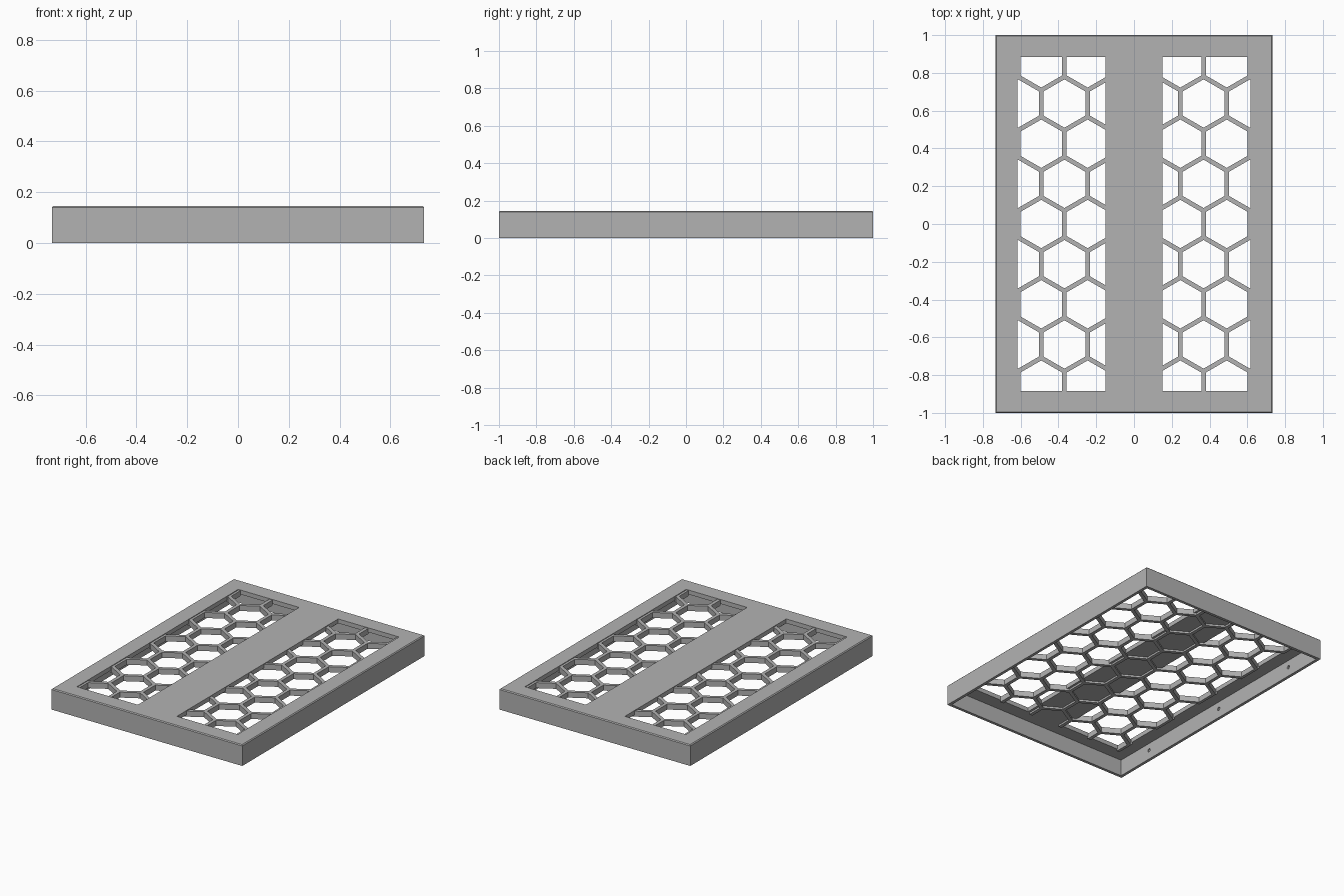
import bpy, bmesh, math
from mathutils import Matrix, Vector

cube = bpy.data.objects.get("Cube")
if cube:
    bpy.data.objects.remove(cube, do_unlink=True)

# Material
grey = bpy.data.materials.new("plain_grey")
grey.use_nodes = True
colour = (0.45, 0.45, 0.45, 1)
grey.diffuse_color = colour
grey.node_tree.nodes["Principled BSDF"].inputs["Base Color"].default_value = colour

# Overall sizes
HALF_X, HALF_Y, HEIGHT = 0.733, 1.0, 0.145
WALL, ROOF_Z = 0.02, 0.115
WIN_IN, WIN_OUT, WIN_Y = 0.15, 0.618, 0.885
PITCH, STRUT = 0.2455, 0.024
LAT_LOW, LAT_TOP = 0.102, 0.14


def add_box(bm, x0, x1, y0, y1, z0, z1):
    size = Vector((x1 - x0, y1 - y0, z1 - z0))
    mid = Vector((x0 + x1, y0 + y1, z0 + z1)) / 2
    return bmesh.ops.create_cube(bm, size=1, matrix=Matrix.Translation(mid) @ Matrix.Diagonal(size.to_4d()))


def add_hex(bm, x, y, radius, z0, z1):
    angles = [math.radians(30 + 60 * k) for k in range(6)]
    low, top = ([bm.verts.new((x + radius * math.cos(a), y + radius * math.sin(a), z))
                 for a in angles] for z in (z0, z1))
    bm.faces.new(low[::-1])
    bm.faces.new(top)
    for k in range(6):
        n = (k + 1) % 6
        bm.faces.new((low[k], low[n], top[n], top[k]))


def finish(bm, name):
    bmesh.ops.recalc_face_normals(bm, faces=bm.faces)
    mesh = bpy.data.meshes.new(name)
    bm.to_mesh(mesh)
    bm.free()
    mesh.materials.append(grey)
    obj = bpy.data.objects.new(name, mesh)
    bpy.context.collection.objects.link(obj)
    return obj


def cut(obj, cutter):
    mod = obj.modifiers.new("cut", "BOOLEAN")
    mod.operation = "DIFFERENCE"
    mod.solver = "EXACT"
    mod.object = cutter
    bpy.context.view_layer.objects.active = obj
    bpy.ops.object.modifier_apply(modifier=mod.name)
    bpy.data.objects.remove(cutter, do_unlink=True)


# Cover shell with a narrow chamfer around the top
bm = bmesh.new()
add_box(bm, -HALF_X, HALF_X, -HALF_Y, HALF_Y, 0, HEIGHT)
rim = [e for e in bm.edges if all(v.co.z > HEIGHT / 2 for v in e.verts)]
bmesh.ops.bevel(bm, geom=rim, offset=0.006, segments=1, affect="EDGES")
cover = finish(bm, "cover_shell")

# Hollow underside
bm = bmesh.new()
add_box(bm, WALL - HALF_X, HALF_X - WALL, WALL - HALF_Y, HALF_Y - WALL, -0.1, ROOF_Z)
cut(cover, finish(bm, "hollow_cutter"))

# Two long windows
bm = bmesh.new()
add_box(bm, WIN_IN, WIN_OUT, -WIN_Y, WIN_Y, 0.05, 0.3)
add_box(bm, -WIN_OUT, -WIN_IN, -WIN_Y, WIN_Y, 0.05, 0.3)
cut(cover, finish(bm, "window_cutter"))

# Small blind holes inside the long walls
bm = bmesh.new()
for side in (-1, 1):
    for y in (-0.7, 0, 0.7):
        place = Matrix.Translation((side * (HALF_X - WALL), y, 0.065)) @ Matrix.Rotation(math.pi / 2, 4, "Y")
        bmesh.ops.create_cone(bm, cap_ends=True, segments=16, radius1=0.012,
                              radius2=0.012, depth=0.02, matrix=place)
cut(cover, finish(bm, "hole_cutter"))

# Honeycomb grille, running beneath the middle strip
bm = bmesh.new()
add_box(bm, -WIN_OUT - 0.004, WIN_OUT + 0.004, -WIN_Y - 0.004, WIN_Y + 0.004, LAT_LOW, LAT_TOP)
grille = finish(bm, "honeycomb_grille")

bm = bmesh.new()
radius = (PITCH - STRUT) / math.sqrt(3)
for row in range(-5, 6):
    shift = PITCH / 2 if row % 2 else 0
    for col in range(-4, 5):
        add_hex(bm, col * PITCH + shift, row * PITCH * math.sqrt(3) / 2, radius, 0, 0.3)
cut(grille, finish(bm, "cell_cutter"))
